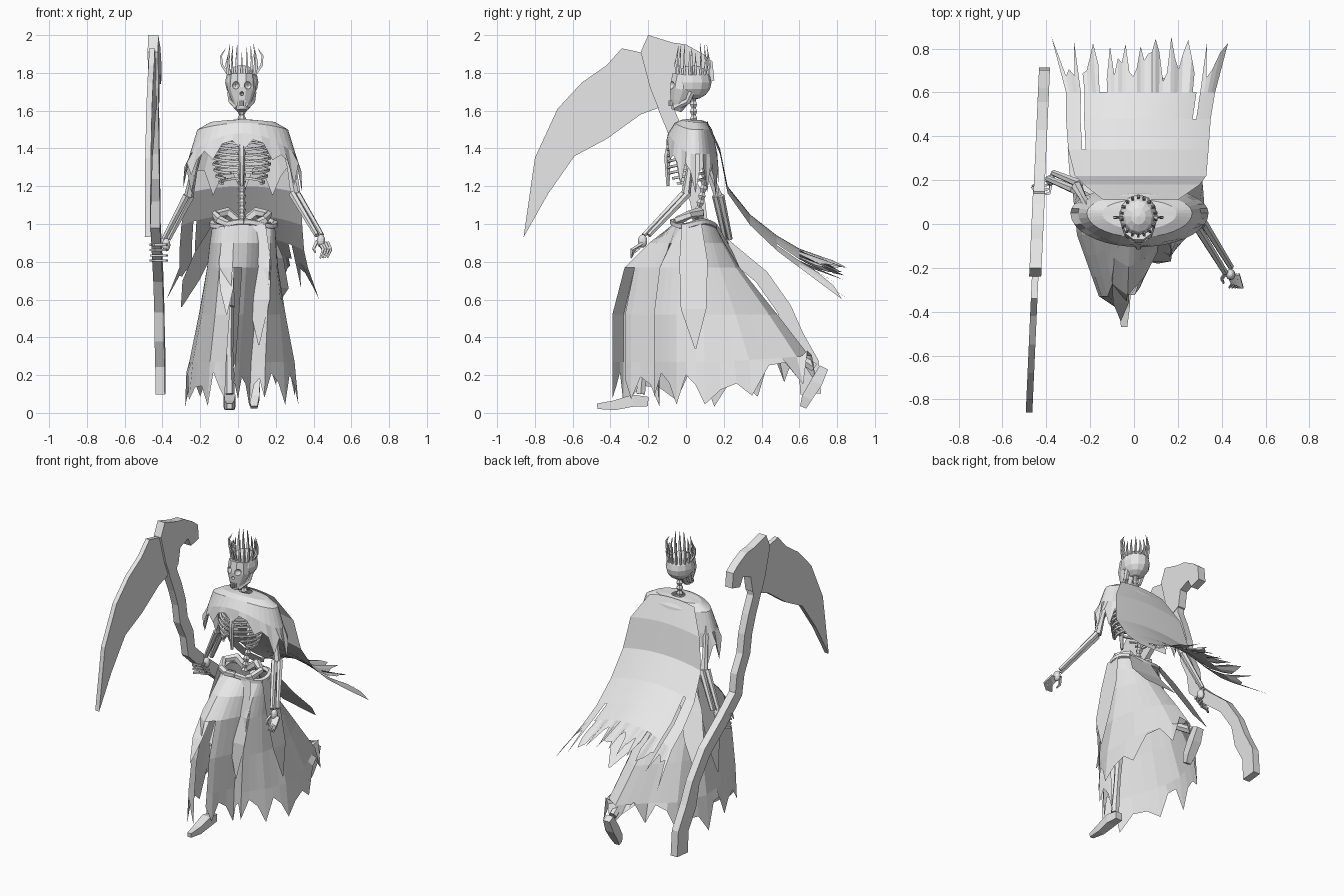
import bpy, bmesh, math, random
from mathutils import Vector

random.seed(4)
default_cube = bpy.data.objects.get("Cube")
if default_cube:
    bpy.data.objects.remove(default_cube)

grey = bpy.data.materials.new("plain_grey")
grey.use_nodes = True
grey.diffuse_color = (.8, .8, .8, 1)
grey.node_tree.nodes["Principled BSDF"].inputs["Base Color"].default_value = grey.diffuse_color
MID = .02  # body axis


def finish(mesh_builder, name):
    bmesh.ops.recalc_face_normals(mesh_builder, faces=mesh_builder.faces)
    mesh = bpy.data.meshes.new(name)
    mesh_builder.to_mesh(mesh)
    mesh_builder.free()
    mesh.materials.append(grey)
    part = bpy.data.objects.new(name, mesh)
    bpy.context.collection.objects.link(part)
    return part


def loft(name, rows, closed=False, capped=False, skip=lambda row, col: False):
    """Skin a list of equally long rows of points with quads."""
    builder = bmesh.new()
    grid = [[builder.verts.new(point) for point in row] for row in rows]
    count = len(grid[0])
    for r in range(len(grid) - 1):
        for c in range(count if closed else count - 1):
            if not skip(r, c):
                d = (c + 1) % count
                builder.faces.new((grid[r][c], grid[r][d], grid[r + 1][d], grid[r + 1][c]))
    if capped:
        builder.faces.new(grid[0])
        builder.faces.new(grid[-1])
    return finish(builder, name)


def tube(name, path, radii, sides=6):
    """Tapered tube along a path, one radius for all points or one per point."""
    path = [Vector(p) for p in path]
    last = len(path) - 1
    if not isinstance(radii, (list, tuple)):
        radii = [radii] * len(path)
    tangents = [(path[min(i + 1, last)] - path[max(i - 1, 0)]).normalized() for i in range(last + 1)]
    axes = [Vector((1, 0, 0)), Vector((0, 1, 0)), Vector((0, 0, 1))]
    reference = min(axes, key=lambda axis: max(abs(t.dot(axis)) for t in tangents))
    rings = []
    for point, tangent, radius in zip(path, tangents, radii):
        u = tangent.cross(reference).normalized()
        v = tangent.cross(u)
        turns = [math.tau * (k + .5) / sides for k in range(sides)]
        rings.append([point + radius * (u * math.cos(a) + v * math.sin(a)) for a in turns])
    return loft(name, rings, closed=True, capped=True)


def plate(name, outline, thickness):
    """Flat slab from a (y, z) outline, lying in the slightly turned weapon plane."""
    builder = bmesh.new()
    corners = [builder.verts.new((-.44 + .045 * y - thickness / 2, y, z)) for y, z in outline]
    face = builder.faces.new(corners)
    extruded = bmesh.ops.extrude_face_region(builder, geom=[face])
    moved = [g for g in extruded["geom"] if isinstance(g, bmesh.types.BMVert)]
    bmesh.ops.translate(builder, verts=moved, vec=(thickness, 0, 0))
    bmesh.ops.triangulate(builder, faces=[f for f in builder.faces if len(f.verts) > 4])
    return finish(builder, name)


def ball(name, centre, scale):
    builder = bmesh.new()
    bmesh.ops.create_uvsphere(builder, u_segments=12, v_segments=8, radius=1)
    for vert in builder.verts:
        vert.co = Vector(centre) + Vector(a * b for a, b in zip(vert.co, scale))
    return finish(builder, name)


def strip(name, path, width, across):
    """Cloth strip that ends in a point."""
    side = Vector(across) * width / 2
    widths = [.7, 1, .9, 0.05]
    loft(name, [[Vector(p) - side * w, Vector(p) + side * w] for p, w in zip(path, widths)])


# Scythe: wavy handle, hooked head, long blade
handle = [Vector(p) for p in [(-.1, 1.74), (-.11, 1.62), (-.06, 1.5), (-.02, 1.38), (.0, 1.25), (.06, 1.13), (.08, 1),
                              (.23, .86), (.4, .72), (.52, .55), (.57, .4), (.65, .26), (.66, .1)]]
near, far = [], []
for i, point in enumerate(handle):
    along = handle[min(i + 1, len(handle) - 1)] - handle[max(i - 1, 0)]
    offset = Vector((-along.y, along.x)).normalized() * (.04 if i < 10 else .055)
    near.append(point + offset)
    far.append(point - offset)
plate("scythe_handle", near + far[::-1], .05)
plate("scythe_head", [(-.24, 1.91), (-.2, 2), (-.07, 1.96), (0, 1.95), (.09, 1.9), (.14, 1.86), (.15, 1.76),
                      (.07, 1.74), (.04, 1.8), (-.04, 1.77), (-.06, 1.66), (-.15, 1.62), (-.19, 1.72)], .055)
plate("scythe_blade", [(-.2, 1.9), (-.34, 1.93), (-.42, 1.84), (-.55, 1.75), (-.68, 1.61), (-.8, 1.35),
                       (-.86, .93), (-.73, 1.16), (-.59, 1.36), (-.42, 1.45), (-.24, 1.58), (-.13, 1.62)], .03)

# Skull with cut sockets
cranium = ball("cranium", (MID, .035, 1.75), (.088, .1, .092))
face = tube("face", [(MID, -.005, 1.79), (MID, -.015, 1.71), (MID, -.035, 1.65), (MID, -.05, 1.6)],
            [.07, .076, .052, .028], 10)
for label, x, z, size in [("right_eye", -.034, 1.735, .022), ("left_eye", .034, 1.735, .022), ("nose", 0, 1.69, .011)]:
    cutter = ball(label + "_cutter", (MID + x, -.09, z), (size, .04, size))
    cutter.hide_render = True
    cutter.hide_set(True)
    for part in (cranium, face):
        cut = part.modifiers.new("socket", "BOOLEAN")
        cut.object = cutter
        cut.solver = "EXACT"
for side in (-1, 1):
    tube("jaw", [(MID + side * .06, .03, 1.7), (MID + side * .053, .01, 1.65), (MID + side * .02, -.06, 1.615)], .018)
for k in range(-3, 4):
    tooth_y = -.088 + .0025 * k * k
    tube("tooth", [(MID + .009 * k, tooth_y, 1.625), (MID + .009 * k, tooth_y, 1.655)], .005, 4)

# Crown of uneven spikes and two curved side horns
for k in range(18):
    angle = math.tau * k / 18
    s, c, height = math.sin(angle), math.cos(angle), random.uniform(.1, .17)
    tube("crown_spike", [(MID + r * .9 * s, .035 + r * c, 1.79 + height * h)
                         for r, h in [(.082, 0), (.092, .5), (.08, 1)]], [.009, .007, .001], 4)
for side in (-1, 1):
    tube("crown_horn", [(MID + side * x, .03, z) for x, z in [(.07, 1.79), (.105, 1.84), (.11, 1.89), (.085, 1.93)]],
         [.01, .009, .007, .001], 4)

# Spine and ribcage
spine = [(MID, .04 + .06 * math.sin(math.pi * min(1, 1.2 * k / 36)), 1 + .67 * k / 36) for k in range(37)]
tube("spine", spine, [.013 if k % 2 else .023 for k in range(37)])
tube("breastbone", [(MID, -.075, 1.45), (MID, -.1, 1.36), (MID, -.095, 1.2)], [.022, .018, .01])
for side in (-1, 1):
    for k in range(8):
        width = .1 + .05 * math.sin(math.pi * (k + 1) / 9)
        reach = math.pi * (.97 if k < 5 else .97 - .1 * (k - 4))
        turns = [reach * j / 9 for j in range(10)]
        tube("rib", [(MID + side * width * math.sin(t), .005 + .1 * math.cos(t), 1.47 - .032 * k - .015 * t)
                     for t in turns], .009, 4)
    tube("collarbone", [(MID, -.03, 1.46), (MID + side * .1, .0, 1.48), (MID + side * .21, .04, 1.45)], .013)
    # Pelvis wings
    tube("hip_wing", [(MID + side * x, y, z) for x, y, z in
                      [(.01, .07, 1.01), (.08, .07, 1.06), (.14, .02, 1.05), (.12, -.04, 1.02), (.03, -.06, .98)]],
         [.025, .03, .022, .025, .018])

# Arms
arms = {"right": [(-.2, .06, 1.44), (-.26, .17, 1.15), (-.38, .22, .92)],
        "left": [(.25, .04, 1.44), (.3, .0, 1.16), (.43, -.21, .94)]}
for label, (shoulder, elbow, wrist) in arms.items():
    tube(label + "_upper_arm", [shoulder, Vector(shoulder).lerp(elbow, .5), elbow], [.028, .017, .025])
    for gap in (-.013, .013):
        shift = Vector((gap, gap, 0))
        tube(label + "_forearm", [Vector(elbow) + shift, Vector(wrist) + shift], [.02, .014])
    ball(label + "_palm", Vector(wrist) - Vector((-.01 if label == "left" else .0, .02, .03)), (.022, .025, .035))
for k in range(4):
    tube("left_finger", [(.43 + .015 * k, -.23, .9), (.45 + .014 * k, -.27 - .006 * k, .865),
                         (.435 + .013 * k, -.29, .82)], [.01, .009, .005], 4)
    z = .89 - .028 * k
    tube("right_finger", [(-.375, .2 + .01 * k, z), (-.385, .14 + .02 * k, z), (-.44, .13 + .02 * k, z), (-.465, .17, z)], .008, 4)
tube("left_thumb", [(.42, -.22, .91), (.4, -.25, .87), (.41, -.27, .85)], [.01, .009, .005], 4)

# Legs, one striding forward and one trailing on its toe
legs = {"right": [(-.05, 0, 1), (-.05, -.2, .56), (-.045, -.24, .1)],
        "left": [(.09, .05, 1), (.09, .2, .55), (.085, .68, .24)]}
for label, (hip, knee, ankle) in legs.items():
    tube(label + "_thigh", [hip, Vector(hip).lerp(knee, .5), knee], [.035, .025, .033])
    tube(label + "_shin", [knee, Vector(knee).lerp(ankle, .5), ankle], [.03, .022, .027])
tube("right_foot", [(-.045, -.2, .06), (-.045, -.28, .065), (-.045, -.38, .04), (-.045, -.47, .035)], [.035, .045, .036, .02], 4)
tube("left_foot", [(.085, .73, .24), (.085, .69, .16), (.085, .64, .08), (.085, .62, .03)], [.035, .045, .04, .025], 4)

# Shoulder mantle with torn hem, short in front and long at the sides
around = [math.tau * k / 36 for k in range(36)]
mantle = []
for rx, ry, drop in [(.045, .04, 0.01), (.17, .075, .02), (.24, .11, .06), (.28, .145, .19), (.315, .155, 0)]:
    row = []
    for k, a in enumerate(around):
        fall = drop or (random.uniform(.35, .42) if k % 3 == 0 else random.uniform(.25, .31))
        fall *= 1 - .58 * max(0, math.cos(a)) ** 2
        depth = ry if math.cos(a) > 0 else ry * .8
        row.append((.025 + rx * math.sin(a), .05 - depth * math.cos(a), 1.56 - fall))
    mantle.append(row)
loft("shoulder_mantle", mantle, closed=True)

# Cape streaming backwards into tatters
columns = 41
cape = []
for y, z, left, right in [(.11, 1.55, -.14, .2), (.18, 1.4, -.23, .3), (.22, 1.2, -.27, .33),
                          (.34, 1.05, -.3, .34), (.48, .94, -.31, .35), (.6, .87, -.31, .37), (0, 0, 0, 0)]:
    row = []
    for k in range(columns):
        s = 2 * k / (columns - 1) - 1
        if y:
            row.append(Vector(((left + right) / 2 + s * (right - left) / 2, y, z - .1 * y / .6 * s * s)))
        else:
            length = random.uniform(.22, .27) if k % 4 == 0 else random.uniform(.05, .2)
            row.append(cape[-1][k] + Vector((.25 * s ** 3, .95, -.42 - .2 * s ** 4 + .1 * math.sin(5 * k))) * length)
    cape.append(row)
tears = {(5, 9), (5, 10), (3, 4), (4, 4), (5, 4), (5, 34), (4, 35), (5, 35)}
loft("cape", cape, skip=lambda r, c: (r, c) in tears)

# Skirt: waist oval blending to a striding hem outline, front peak first
hem = [(-.07, -.39), (0, -.29), (.06, -.14), (.14, -.17), (.25, -.05), (.32, .1), (.3, .35), (.2, .62),
       (.1, .69), (-.05, .52), (-.2, .38), (-.28, .15), (-.26, -.05), (-.16, -.33)]
hem = [Vector(p) for p in hem]
fine = []
for k, corner in enumerate(hem):
    following = hem[(k + 1) % len(hem)]
    fine += [corner, corner.lerp(following, .33), corner.lerp(following, .67)]
skirt = []
for z, wide, front, rear in [(1, 0, 0, 0), (.9, .1, .4, .1), (.77, .2, .8, .25), (.52, .5, 1, .62),
                             (.27, .85, 1, .93), (0, 1, 1, 1)]:
    row = []
    for k, edge in enumerate(fine):
        turn = math.tau * k / len(fine)
        waist = Vector((.03 + .165 * math.sin(turn - .3), .04 - .11 * math.cos(turn - .3)))
        blend = front if edge.y < waist.y else rear
        lift = .26 * max(0, edge.y - .2)
        tip = random.uniform(.02, .08) if k % 3 == 0 else random.uniform(.12, .22)
        row.append((waist.x + (edge.x - waist.x) * wide, waist.y + (edge.y - waist.y) * blend,
                    z + lift * (z < .3) * .25 if z else tip + lift))
    skirt.append(row)
loft("skirt", skirt, closed=True, skip=lambda r, c: r > 1 and c in (0, 1))

# Belt and hanging cloth strips
tube("belt", [(.03 + .165 * math.sin(a), .04 - .11 * math.cos(a), 1 + .012 * math.cos(3 * a)) for a in around + [0]], .018, 5)
strip("front_flap", [(-.04, -.06, 1), (-.06, -.24, .81), (-.06, -.36, .66), (-.06, -.44, .52)], .08, (1, 0, 0))
strip("inner_flap", [(.1, -.07, 1), (.11, -.12, .8), (.11, -.17, .6), (.11, -.18, .36)], .13, (1, 0, 0))
strip("left_flap", [(.2, .03, 1), (.24, .04, .8), (.29, .04, .55), (.31, .05, .34)], .15, (0, 1, 0))
strip("right_flap", [(-.14, .03, 1), (-.19, .03, .8), (-.24, .04, .6), (-.28, .05, .4)], .15, (0, 1, 0))
strip("rear_flap", [(.08, .15, 1), (.12, .27, .82), (.16, .43, .66), (.17, .6, .52)], .24, (1, 0, 0))
strip("rear_right_flap", [(-.1, .13, 1), (-.18, .2, .85), (-.25, .27, .7), (-.3, .35, .56)], .14, (.7, .7, 0))
